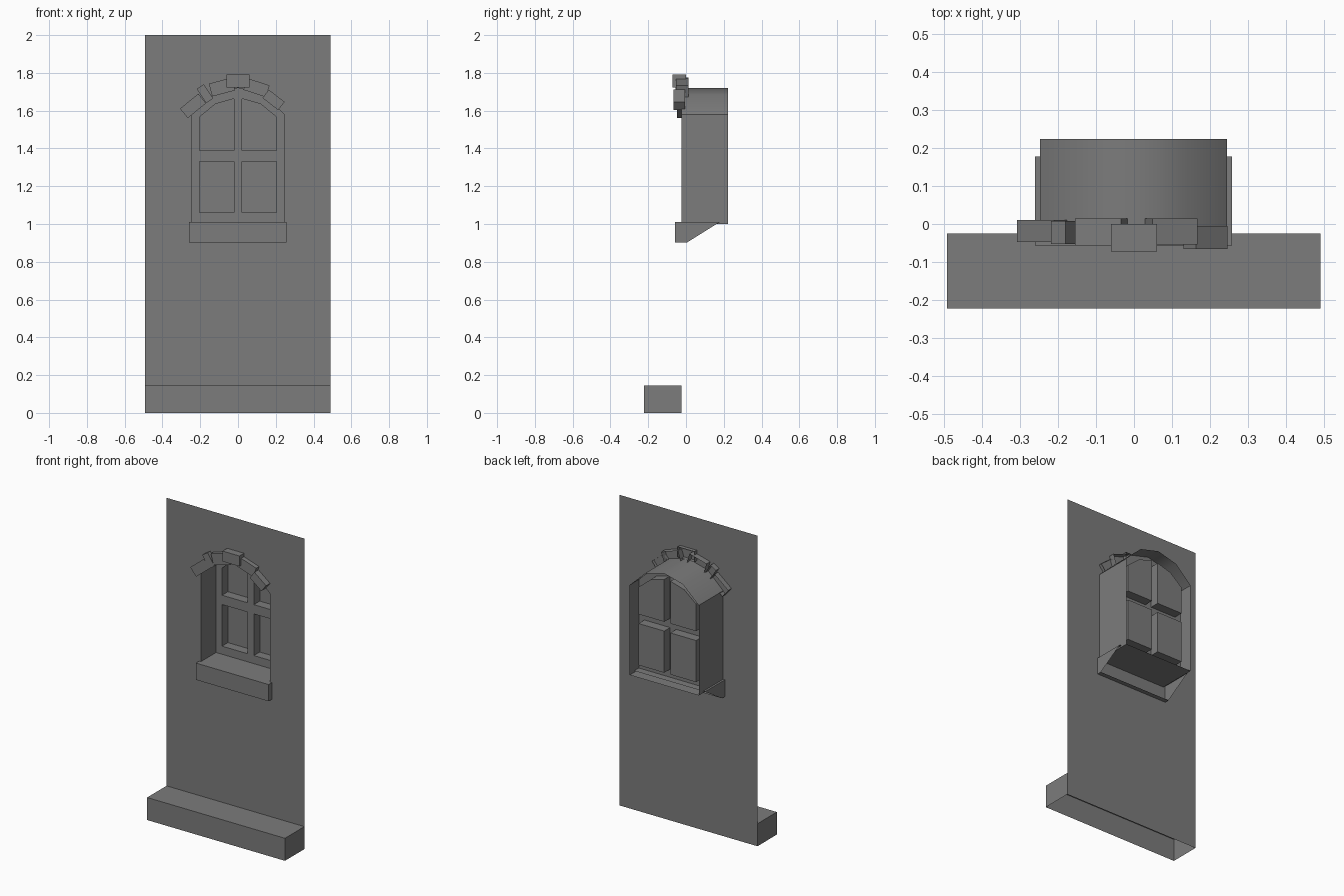
import bpy, bmesh, math
from mathutils import Matrix, Vector

if "Cube" in bpy.data.objects:
    bpy.data.objects.remove(bpy.data.objects["Cube"])

WALL_Y, FRAME_Y, GLASS_Y, BACK_Y = -0.025, 0.13, 0.19, 0.223

# Dark stone shared by every part
stone_mat = bpy.data.materials.new("dark_stone")
stone_mat.diffuse_color = (0.2, 0.2, 0.2, 1)
stone_mat.use_nodes = True
stone_mat.node_tree.nodes["Principled BSDF"].inputs["Base Color"].default_value = stone_mat.diffuse_color


def finish(name, bm):
    me = bpy.data.meshes.new(name)
    bm.to_mesh(me)
    bm.free()
    me.materials.append(stone_mat)
    ob = bpy.data.objects.new(name, me)
    bpy.context.collection.objects.link(ob)
    return ob


def add_loop(bm, pts, y):
    return [bm.verts.new((x, y, z)) for x, z in pts]


def loop_edges(bm, vs):
    return [bm.edges.new((vs[i], vs[(i + 1) % len(vs)])) for i in range(len(vs))]


def bridge(bm, a, b):
    n = len(a)
    for i in range(n):
        bm.faces.new((a[i], a[(i + 1) % n], b[(i + 1) % n], b[i]))


def sheet(bm, loops, y):
    """Flat sheet at depth y: first loop is the outline, the rest are holes."""
    all_loops = [add_loop(bm, p, y) for p in loops]
    edges = [e for vs in all_loops for e in loop_edges(bm, vs)]
    bmesh.ops.triangle_fill(bm, edges=edges, use_beauty=True, use_dissolve=False,
                            normal=(0, -1, 0))
    return all_loops


def box(name, x, y, z, angle=0, open_bottom=False):
    """Open-backed box from ranges, rotated about its centre in the front plane."""
    bm = bmesh.new()
    size = [r[1] - r[0] for r in (x, y, z)]
    mid = Vector([(r[0] + r[1]) / 2 for r in (x, y, z)])
    bmesh.ops.create_cube(bm, size=1)
    bm.normal_update()
    hidden = [f for f in bm.faces
              if f.normal.y > 0.9 or (open_bottom and f.normal.z < -0.9)]
    bmesh.ops.delete(bm, geom=hidden, context='FACES_ONLY')
    m = Matrix.Translation(mid) @ Matrix.Rotation(-math.radians(angle), 4, 'Y') @ Matrix.Diagonal((*size, 1))
    bm.transform(m)
    return finish(name, bm)


def rect(x0, x1, z0, z1):
    return [(x0, z0), (x1, z0), (x1, z1), (x0, z1)]


arch = [(-0.247, 1.0), (0.245, 1.0), (0.245, 1.58), (0.135, 1.685),
        (0, 1.72), (-0.135, 1.685), (-0.247, 1.58)]

# Wall sheet with arched opening
bm = bmesh.new()
sheet(bm, [rect(-0.492, 0.49, 0, 2), arch], WALL_Y)
finish("wall", bm)

# Plinth shell at the foot of the wall
box("plinth", (-0.492, 0.49), (-0.222, WALL_Y), (0, 0.145), 0, True)

# Reveal: arched tunnel behind the opening, smooth over the arch
bm = bmesh.new()
rings = [add_loop(bm, arch, y) for y in (WALL_Y, FRAME_Y, BACK_Y)]
for a, b in zip(rings, rings[1:]):
    bridge(bm, a, b)
reveal = finish("window_reveal", bm)
bpy.context.view_layer.objects.active = reveal
reveal.select_set(True)
bpy.ops.object.shade_smooth_by_angle(angle=math.radians(40))

# Frame sheet with four panes pushed back
panes = []
for s in (-1, 1):
    low = rect(0.022, 0.205, 1.062, 1.33)
    top = [(0.022, 1.39), (0.205, 1.39), (0.205, 1.565), (0.12, 1.635), (0.022, 1.663)]
    for p in (low, top):
        panes.append([(s * x, z) for x, z in p][::s])
bm = bmesh.new()
loops = sheet(bm, [arch] + panes, FRAME_Y)
for front, pts in zip(loops[1:], panes):
    deep = add_loop(bm, pts, GLASS_Y)
    bridge(bm, front, deep)
    bm.faces.new(deep)
finish("window_frame", bm)

# Sill: wedge-ended shell, open underneath at the back
bm = bmesh.new()
prof = [(0.178, 1.01), (-0.057, 1.01), (-0.057, 0.902), (0.005, 0.902)]
ends = [[bm.verts.new((x, y, z)) for y, z in prof] for x in (-0.26, 0.258)]
for i in range(3):
    bm.faces.new((ends[0][i], ends[0][i + 1], ends[1][i + 1], ends[1][i]))
bm.faces.new(ends[0][::-1])
bm.faces.new(ends[1])
finish("sill", bm)

# Rough arch stones: centre x, centre z, length, height, angle, front y, back y
stones = [(-0.238, 1.625, 0.125, 0.065, 39, -0.047, 0.01),
          (-0.175, 1.69, 0.045, 0.09, 33, -0.052, 0.008),
          (-0.085, 1.725, 0.125, 0.07, 15, -0.056, 0.014),
          (0, 1.757, 0.12, 0.067, 0, -0.072, 0),
          (0.098, 1.722, 0.125, 0.065, -18, -0.054, 0.014),
          (0.188, 1.657, 0.105, 0.055, -38, -0.066, -0.005)]
for i, (x, z, w, h, ang, y0, y1) in enumerate(stones):
    box(f"arch_stone_{i + 1}", (x - w / 2, x + w / 2), (y0, y1),
        (z - h / 2, z + h / 2), ang)
